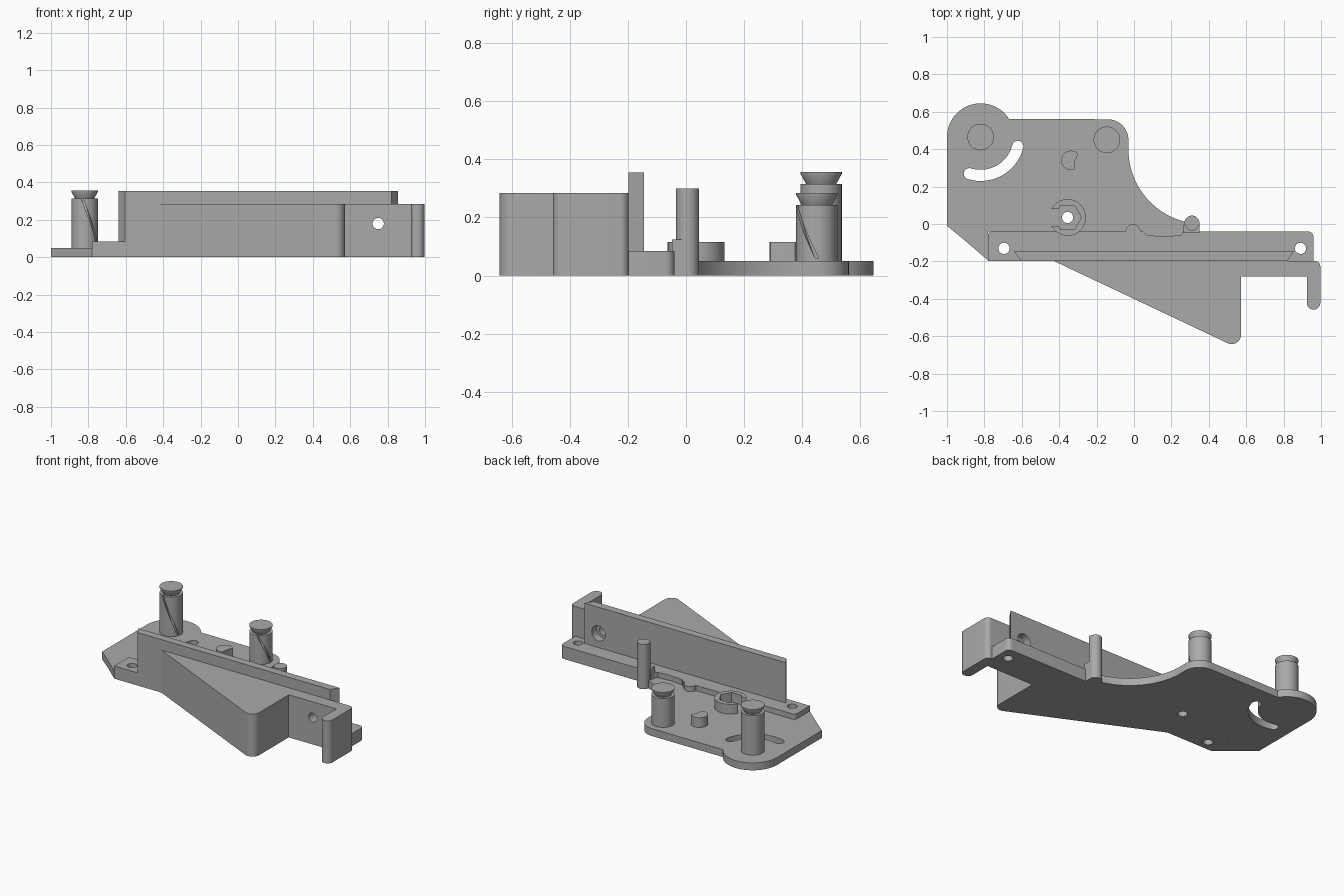
import bpy, bmesh
from math import sin, cos, pi, radians
from mathutils import Vector

cube = bpy.data.objects.get("Cube")
if cube:
    bpy.data.objects.remove(cube, do_unlink=True)

grey = bpy.data.materials.new("plain grey")
grey.use_nodes = True
grey.diffuse_color = (0.4, 0.4, 0.4, 1)
grey.node_tree.nodes["Principled BSDF"].inputs["Base Color"].default_value = (0.4, 0.4, 0.4, 1)


def add_object(name, bm):
    bmesh.ops.recalc_face_normals(bm, faces=bm.faces)
    mesh = bpy.data.meshes.new(name)
    bm.to_mesh(mesh)
    bm.free()
    obj = bpy.data.objects.new(name, mesh)
    mesh.materials.append(grey)
    bpy.context.collection.objects.link(obj)
    return obj


def select(obj):
    bpy.ops.object.select_all(action="DESELECT")
    obj.select_set(True)
    bpy.context.view_layer.objects.active = obj


def arc(cx, cy, r, start, end, steps=24):
    angles = [radians(start + (end - start) * i / steps) for i in range(steps + 1)]
    return [(cx + r * cos(a), cy + r * sin(a)) for a in angles]


def prism(name, outline, z0, z1):
    """Extrude a plan outline from z0 to z1."""
    bm = bmesh.new()
    face = bm.faces.new([bm.verts.new((x, y, z0)) for x, y in outline])
    top = bmesh.ops.extrude_face_region(bm, geom=[face])["geom"]
    verts = [v for v in top if isinstance(v, bmesh.types.BMVert)]
    bmesh.ops.translate(bm, verts=verts, vec=(0, 0, z1 - z0))
    return add_object(name, bm)


def box(x0, x1, y0, y1):
    return [(x0, y0), (x1, y0), (x1, y1), (x0, y1)]


def circle(cx, cy, r, steps=40):
    return arc(cx, cy, r, 0, 360, steps)[:-1]


def lathe(name, cx, cy, profile, steps=40):
    """Stack rings of (radius, height) into a closed turned part."""
    bm = bmesh.new()
    rings = [[bm.verts.new((x, y, z)) for x, y in circle(cx, cy, r, steps)] for r, z in profile]
    for a, b in zip(rings, rings[1:]):
        for i in range(steps):
            j = (i + 1) % steps
            bm.faces.new((a[i], a[j], b[j], b[i]))
    bm.faces.new(rings[0])
    bm.faces.new(rings[-1])
    return add_object(name, bm)


def cut(obj, *cutters):
    for cutter in cutters:
        mod = obj.modifiers.new("cut", "BOOLEAN")
        mod.operation = "DIFFERENCE"
        mod.solver = "EXACT"
        mod.object = cutter
        select(obj)
        bpy.ops.object.modifier_apply(modifier=mod.name)
        bpy.data.objects.remove(cutter, do_unlink=True)


def drill(cx, cy, r=0.03):
    return prism("drill", circle(cx, cy, r, 24), -0.1, 0.5)


def drill_y(x, z, r, y0, y1):
    """Horizontal drill running from front to back."""
    obj = prism("drill", circle(x, -z, r, 32), y0, y1)
    for v in obj.data.vertices:
        px, py, pz = v.co
        v.co = (px, pz, -py)
    return obj


def helix_cutter(cx, cy, r, a0, a1, z0, z1, steps=24):
    """Thin twisted strip that scores a diagonal groove in a post."""
    bm = bmesh.new()
    rows = []
    for i in range(steps + 1):
        t = i / steps
        a = radians(a0 + (a1 - a0) * t)
        z = z0 + (z1 - z0) * t
        out, side = Vector((cos(a), sin(a), 0)), Vector((-sin(a), cos(a), 0)) * 0.006
        mid = Vector((cx, cy, z))
        rows.append([bm.verts.new(mid + out * d + side * s)
                     for d, s in ((r - 0.012, -1), (r + 0.02, -1), (r + 0.02, 1), (r - 0.012, 1))])
    for a, b in zip(rows, rows[1:]):
        for i in range(4):
            j = (i + 1) % 4
            bm.faces.new((a[i], a[j], b[j], b[i]))
    bm.faces.new(rows[0])
    bm.faces.new(rows[-1])
    return add_object("groove_cutter", bm)


# Base plate with round lobe, scooped side and curved slot
lobe = (-0.82, 0.465)
outline = [(-1, -0.01), (-1, 0.465)]
outline += arc(*lobe, 0.18, 180, 32, 32)[1:]
outline += arc(-0.14, 0.45, 0.11, 90, 0, 12)
outline += arc(0.37, 0.4, 0.4, 180, 260, 32)
outline += [(0.35, 0.0), (0.35, -0.04), (-0.78, -0.04), (-0.78, -0.195), (-0.92, -0.075)]
plate = prism("base_plate", outline, 0, 0.05)
slot = arc(*lobe, 0.235, -107, -14)
for angle, turn in ((-14, -14), (-107, 73)):
    a = radians(angle)
    cap = (lobe[0] + 0.205 * cos(a), lobe[1] + 0.205 * sin(a))
    slot += arc(*cap, 0.03, turn, turn + 180, 10)[1:]
    if angle == -14:
        slot += arc(*lobe, 0.175, -14, -107)[1:]
cut(plate, prism("slot_cutter", slot[:-1], -0.1, 0.2), drill(-0.355, 0.035))

# Mounting rail
rail = prism("mounting_rail",
             [(-0.78, -0.197), (0.96, -0.197)] + arc(0.93, -0.07, 0.03, 0, 90, 8)
             + arc(-0.76, -0.06, 0.02, 90, 180, 6), 0, 0.085)
recess = prism("recess_cutter", [(0.04, -0.03), (0.07, -0.06), (0.16, -0.067),
                                 (0.25, -0.06), (0.27, -0.03)], 0.05, 0.2)
cut(rail, drill(-0.695, -0.13), drill(0.89, -0.13), recess)

# Upright wall with mitred ends and a counterbored hole
wall = prism("upright_wall", [(-0.605, -0.197), (0.82, -0.197), (0.855, -0.145), (-0.64, -0.145)],
             0.085, 0.355)
cut(wall, drill_y(0.75, 0.18, 0.05, -0.3, 0))

# Wedge-shaped front guide with hooked end
guide = [(-0.43, -0.197)] + arc(0.522, -0.592, 0.05, 244, 360, 12)
guide += [(0.572, -0.28), (0.925, -0.28)]
guide += arc(0.96, -0.422, 0.036, 180, 360, 14) + arc(0.966, -0.227, 0.03, 0, 90, 8)
wedge = prism("wedge_guide", guide, 0, 0.285)
cut(wedge, drill_y(0.75, 0.18, 0.03, -0.4, 0))

# Grooved posts with flared caps
for name, cx, cy, top, a0, a1 in (("tall_post", -0.82, 0.465, 0.315, -105, -20),
                                  ("short_post", -0.145, 0.45, 0.243, -75, 0)):
    post = lathe(name, cx, cy, [(0.071, 0.045), (0.071, top)])
    cut(post, helix_cutter(cx, cy, 0.071, a0, a1, top + 0.01, 0.06))
    lathe(name + "_cap", cx, cy, [(0.052, top), (0.071, top + 0.035), (0.071, top + 0.041)])

# Nut holder ring with hexagonal pocket and side opening
ring = prism("nut_holder", circle(-0.355, 0.035, 0.098, 48), 0.045, 0.115)
cut(ring, prism("hex_cutter", circle(-0.355, 0.035, 0.074, 6), 0, 0.2),
    prism("opening_cutter", box(-0.5, -0.4, -0.01, 0.08), 0, 0.2))

# Notched stub, rail stub, tall pin and its foot
prism("notched_stub", [(-0.315, 0.338)] + arc(-0.337, 0.34, 0.052, 42, 290, 28), 0.045, 0.115)
prism("rail_stub", arc(-0.005, -0.041, 0.04, 0, 180, 20), 0.045, 0.085)
prism("tall_pin", circle(0.31, 0.005, 0.04), 0, 0.3)
prism("pin_foot", box(0.265, 0.35, -0.048, -0.005), 0.04, 0.125)

# Smooth the round parts while keeping edges crisp
for obj in list(bpy.context.scene.objects):
    if obj.type == "MESH":
        select(obj)
        bpy.ops.object.shade_smooth_by_angle(angle=radians(30))
